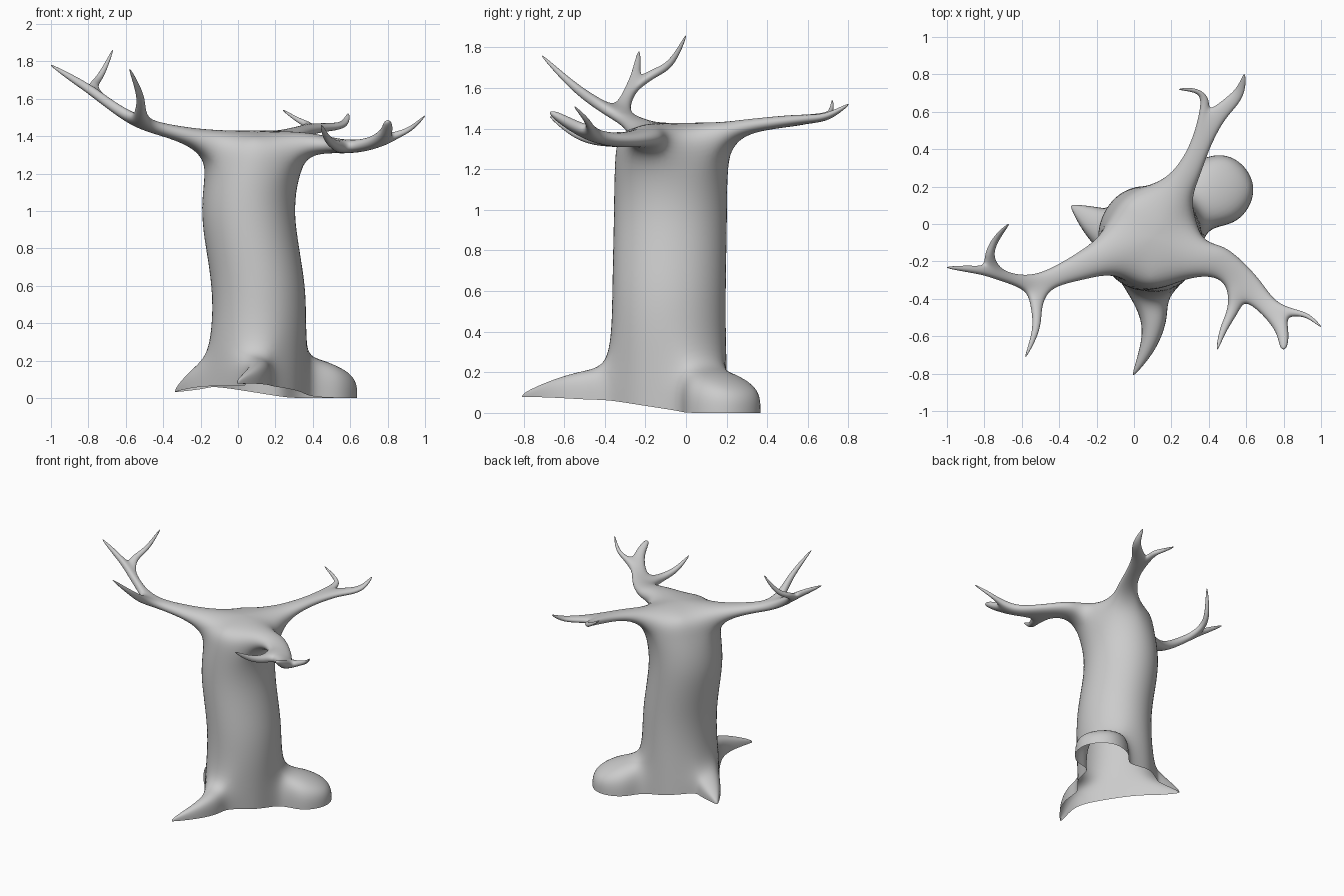
import bpy, bmesh
from math import sin, cos, radians
from mathutils import Vector

if "Cube" in bpy.data.objects:
    bpy.data.objects.remove(bpy.data.objects["Cube"])

bm = bmesh.new()


def grow(face, path, flat=False):
    """Extrude a quad along path points (x, y, z, half_width, half_height)."""
    pts = [face.calc_center_median()] + [Vector(p[:3]) for p in path]
    if path[-1][3] < 0.012:                      # subdivision pulls tips back a little
        pts[-1] += (pts[-1] - pts[-2]) * 0.09
    face.normal_update()
    d0 = face.normal.copy()
    v = [k.co for k in face.verts]
    side = v[1] + v[2] - v[0] - v[3]
    side = (side - d0 * side.dot(d0)).normalized()
    up = d0.cross(side)
    for i, p in enumerate(path, 1):
        d = pts[min(i + 1, len(pts) - 1)] - pts[i - 1]
        if flat:
            d.z = 0
        d.normalize()
        q = d0.rotation_difference(d)
        side, up, d0 = q @ side, q @ up, d
        face = bmesh.ops.extrude_discrete_faces(bm, faces=[face])["faces"][0]
        w, h = p[3], p[-1]
        for vert, (a, b) in zip(face.verts, ((-1, -1), (1, -1), (1, 1), (-1, 1))):
            vert.co = pts[i] + side * (a * w) + up * (b * h)
    return face


def side_of(cap, direction):
    """Side face of the last segment that looks most along direction."""
    near = {f for e in cap.edges for f in e.link_faces if f is not cap}
    for f in near:
        f.normal_update()
    return max(near, key=lambda f: f.normal.dot(Vector(direction)))


def fork(cap, direction, prong, main):
    """Split a branch: prong from the side, main from the end."""
    s = side_of(cap, direction)
    end = grow(cap, main)
    grow(s, prong)
    return end


# trunk: eight-sided rings (z, centre x, centre y, radius, twist)
rings = [(None, .10, -.08, .28, -8), (.24, .105, -.085, .28, -8), (.6, .125, -.085, .277, 0),
         (1.0, .03, -.075, .277, 9), (1.27, .10, -.075, .275, 18), (1.435, .11, -.07, .25, 18)]
loops = []
for z, cx, cy, r, rot in rings:
    loop = []
    for k in range(8):
        a = radians(rot + 45 * k - 22.5)
        zz = .065 * (1 - max(0, cos(a - radians(37)))) if z is None else z
        loop.append(bm.verts.new((cx + r * cos(a), cy + 1.12 * r * sin(a), zz)))
    loops.append(loop)
quads = []
for lo, hi in zip(loops, loops[1:]):
    quads.append([bm.faces.new((lo[k], lo[(k + 1) % 8], hi[(k + 1) % 8], hi[k])) for k in range(8)])
bm.faces.new(loops[-1])
low, high = quads[0], quads[-1]

# roots: front spike, left spike, wide back lobe
grow(low[6], [(.115, -.5, .14, .07, .075), (.085, -.65, .125, .045, .048),
              (0, -.8, .09, .007, .008)], True)
grow(low[4], [(-.22, .02, .11, .085, .06), (-.33, .095, .045, .008, .008)], True)
grow(low[1], [(.43, .16, .11, .22, .11), (.605, .3, .06, .13, .06)], True)

# left branch: front prong, then a second fork
cap = grow(high[4], [(-.3, -.235, 1.412, .075, .042), (-.46, -.295, 1.447, .045, .035),
                     (-.58, -.315, 1.495, .038, .034)])
cap = fork(cap, (.2, -.9, .3),
           [(-.525, -.44, 1.525, .029), (-.513, -.56, 1.61, .022), (-.58, -.71, 1.76, .005)],
           [(-.72, -.275, 1.595, .027), (-.8, -.25, 1.655, .025)])
fork(cap, (.1, .9, .3),
     [(-.78, -.16, 1.675, .023), (-.735, -.07, 1.71, .019), (-.67, 0, 1.86, .005)],
     [(-.88, -.24, 1.705, .021), (-1.0, -.232, 1.78, .005)])

# right branch: inner prong, outer prong, blunt end
cap = grow(high[7], [(.45, -.19, 1.358, .095, .052), (.55, -.27, 1.345, .08, .04),
                     (.64, -.36, 1.345, .07, .036)])
cap = fork(cap, (-.6, -.8, 0),
           [(.535, -.46, 1.345, .03), (.475, -.56, 1.378, .022), (.445, -.67, 1.46, .005)],
           [(.72, -.45, 1.362, .05, .035), (.78, -.53, 1.4, .045, .033)])
fork(cap, (.8, .5, .2),
     [(.86, -.475, 1.41, .018), (.93, -.485, 1.44, .014), (1.0, -.55, 1.51, .004)],
     [(.8, -.6, 1.44, .034, .028), (.8, -.675, 1.485, .018, .014)])

# back branch: left prong and upturned end
cap = grow(high[1], [(.29, .27, 1.407, .07, .04), (.36, .43, 1.43, .052, .032),
                     (.44, .58, 1.446, .05, .026)])
fork(cap, (-.9, .5, 0),
     [(.39, .675, 1.457, .02), (.33, .72, 1.478, .015), (.24, .72, 1.54, .004)],
     [(.52, .65, 1.45, .04, .022), (.575, .715, 1.465, .027, .018), (.59, .8, 1.52, .006)])

# open underside
bm.normal_update()
under = [f for f in bm.faces if f.normal.z < -.6 and f.calc_center_median().z < .15]
bmesh.ops.delete(bm, geom=under, context="FACES")

mesh = bpy.data.meshes.new("tree_trunk")
for f in bm.faces:
    f.smooth = True
bm.to_mesh(mesh)
bm.free()
tree = bpy.data.objects.new("tree_trunk", mesh)
bpy.context.collection.objects.link(tree)
sub = tree.modifiers.new("smooth", "SUBSURF")
sub.levels = sub.render_levels = 3
